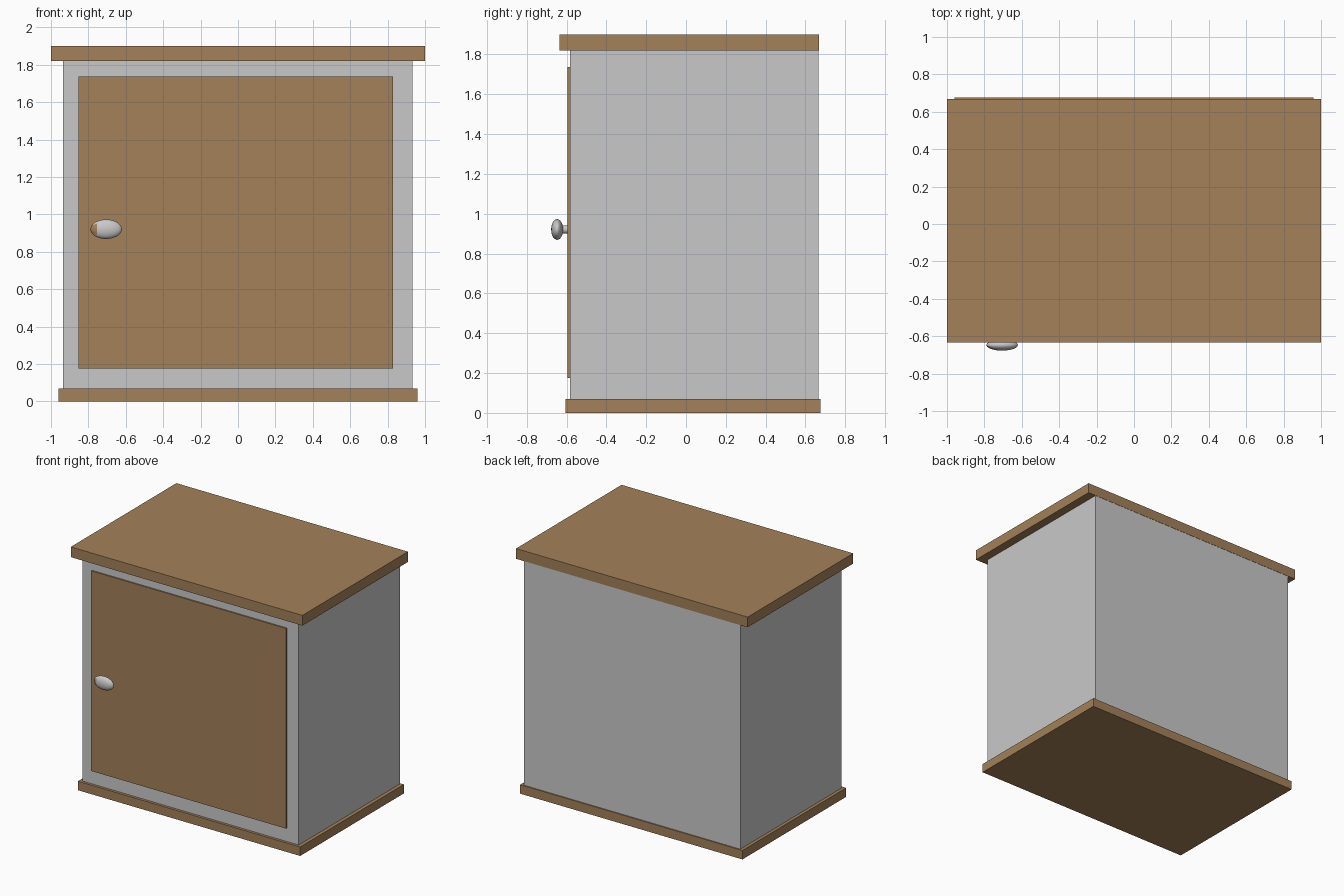
import bpy, math
from mathutils import Vector

if "Cube" in bpy.data.objects:
    bpy.data.objects.remove(bpy.data.objects["Cube"])


def material(name, rgb):
    m = bpy.data.materials.new(name)
    m.diffuse_color = (*rgb, 1.0)
    m.use_nodes = True
    m.node_tree.nodes["Principled BSDF"].inputs["Base Color"].default_value = m.diffuse_color
    return m


wood = material("brown wood", (0.366, 0.220, 0.100))
grey = material("light grey", (0.584, 0.584, 0.584))


def box(name, lo, hi, mat):
    lo, hi = Vector(lo), Vector(hi)
    bpy.ops.mesh.primitive_cube_add(size=1, location=(lo + hi) / 2)
    ob = bpy.context.object
    ob.name = name
    ob.scale = hi - lo
    bpy.ops.object.transform_apply(location=False, rotation=False, scale=True)
    ob.data.materials.append(mat)
    return ob


# Cabinet
box("base_board", (-0.96, -0.604, 0), (0.96, 0.675, 0.07), wood)
box("cabinet_body", (-0.935, -0.583, 0.07), (0.932, 0.666, 1.82), grey)
box("top_board", (-1, -0.634, 1.82), (1, 0.668, 1.90), wood)
box("door", (-0.852, -0.594, 0.175), (0.83, -0.583, 1.737), wood)

# Knob stem
bpy.ops.mesh.primitive_cylinder_add(vertices=24, radius=0.021, depth=0.06,
                                    location=(-0.705, -0.62, 0.921),
                                    rotation=(math.pi / 2, 0, 0))
stem = bpy.context.object
stem.name = "knob_stem"
stem.data.materials.append(grey)
bpy.ops.object.shade_smooth_by_angle()

# Oval knob, poles at its left and right ends
bpy.ops.mesh.primitive_uv_sphere_add(segments=32, ring_count=20, radius=1,
                                     location=(-0.705, -0.647, 0.921),
                                     rotation=(0, math.pi / 2, 0))
knob = bpy.context.object
knob.name = "door_knob"
bpy.ops.object.transform_apply(location=False, rotation=True, scale=False)
knob.scale = (0.084, 0.03, 0.052)
bpy.ops.object.transform_apply(location=False, rotation=False, scale=True)
knob.data.materials.append(grey)
knob.data.materials.append(wood)
# Small brown patch on the front of the left end
for f in knob.data.polygons:
    if f.center.x < -0.047 and abs(f.center.z) < 0.025 and f.center.y < 0:
        f.material_index = 1
bpy.ops.object.shade_smooth_by_angle()
